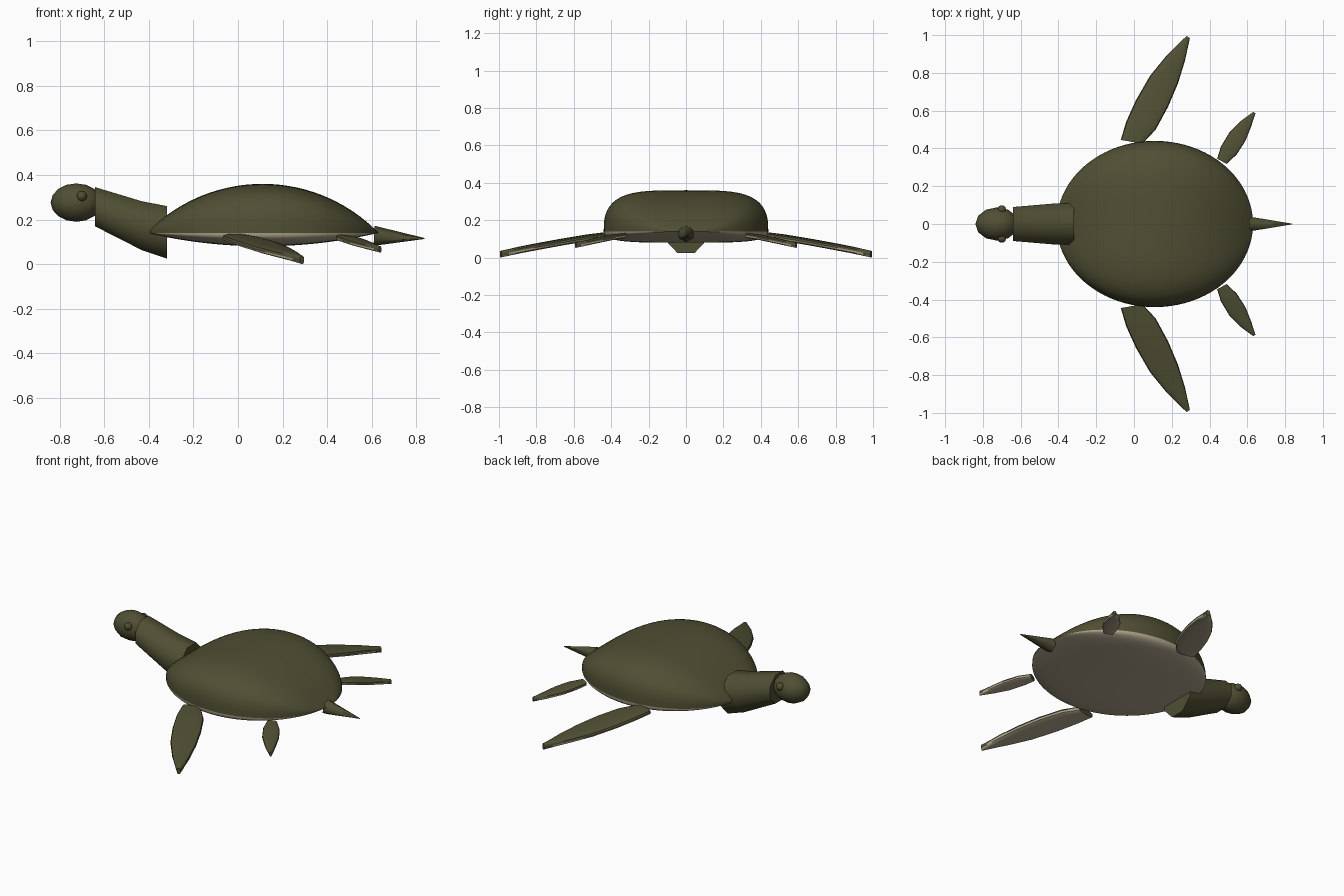
import bpy, bmesh, math
from mathutils import Vector, Matrix

if "Cube" in bpy.data.objects:
    bpy.data.objects.remove(bpy.data.objects["Cube"])


def material(name, rgb):
    m = bpy.data.materials.new(name)
    m.diffuse_color = (*rgb, 1)
    m.use_nodes = True
    m.node_tree.nodes["Principled BSDF"].inputs["Base Color"].default_value = m.diffuse_color
    return m


GREEN = material("olive green", (0.08, 0.077, 0.033))
TAN = material("belly tan", (0.42, 0.37, 0.26))


def finish(name, bm, angle=40, mats=(GREEN,), rule=None):
    bmesh.ops.recalc_face_normals(bm, faces=bm.faces)
    bm.normal_update()
    if rule:
        for f in bm.faces:
            f.material_index = rule(f)
    mesh = bpy.data.meshes.new(name)
    bm.to_mesh(mesh)
    bm.free()
    ob = bpy.data.objects.new(name, mesh)
    bpy.context.collection.objects.link(ob)
    for m in mats:
        mesh.materials.append(m)
    bpy.ops.object.select_all(action='DESELECT')
    ob.select_set(True)
    bpy.context.view_layer.objects.active = ob
    bpy.ops.object.shade_smooth_by_angle(angle=math.radians(angle))
    return ob


def loft(rings):
    """Skin a list of equal-length point rings and cap both ends."""
    bm = bmesh.new()
    loops = [[bm.verts.new(p) for p in r] for r in rings]
    n = len(rings[0])
    for a, b in zip(loops, loops[1:]):
        for i in range(n):
            j = (i + 1) % n
            bm.faces.new((a[i], a[j], b[j], b[i]))
    bm.faces.new(loops[0])
    bm.faces.new(loops[-1])
    return bm


def spow(v, e):
    return math.copysign(abs(v) ** e, v)


# Shell and belly: elliptical plan, arched along x, squarish arch across y
CX, LEN, WID, RIM = 0.11, 0.52, 0.44, 0.14


def dome(name, height, mat):
    sign = 1 if height > 0 else -1
    h0 = abs(height)
    radius = (LEN ** 2 + h0 ** 2) / (2 * h0)
    rings = []
    stations, n = 40, 40
    for s in range(stations + 1):
        u = -math.cos(math.pi * (0.01 + 0.98 * s / stations))
        w = WID * math.sqrt(1 - u * u)
        h = math.sqrt(radius ** 2 - (u * LEN) ** 2) - (radius - h0)
        ring = []
        for k in range(n + 1):
            a = math.pi * k / n
            ring.append((CX + u * LEN, w * spow(math.cos(a), 0.5),
                         RIM + sign * h * abs(math.sin(a)) ** 0.72))
        rings.append(ring)
    finish(name, loft(rings), 45, (mat,))


dome("shell", 0.22, GREEN)
dome("belly", -0.06, TAN)

# Neck: eight-sided tube, rising toward the head
neck = []
for x, z, ry, rz in ((-0.64, 0.257, 0.092, 0.088),
                     (-0.43, 0.172, 0.11, 0.11),
                     (-0.318, 0.1425, 0.113, 0.118)):
    ring = []
    for k in range(8):
        a = math.pi * (k + 0.5) / 4
        ring.append((x, ry * 1.06 * math.cos(a), z + rz * 1.08 * math.sin(a)))
    neck.append(ring)
finish("neck", loft(neck), 50)


# Head and eyes
def ball(name, centre, size, segs, rings):
    bm = bmesh.new()
    bmesh.ops.create_uvsphere(bm, u_segments=segs, v_segments=rings, radius=1)
    bm.transform(Matrix.Translation(centre) @ Matrix.Diagonal((*size, 1)))
    finish(name, bm, 60)


ball("head", (-0.725, 0, 0.276), (0.115, 0.088, 0.086), 12, 8)
for side, tag in ((1, "left"), (-1, "right")):
    ball("eye_" + tag, (-0.70, side * 0.076, 0.305), (0.023, 0.023, 0.023), 12, 8)

# Tail: six-sided cone
base, tip = Vector((0.61, 0, 0.127)), Vector((0.837, 0, 0.115))
bm = bmesh.new()
bmesh.ops.create_cone(bm, cap_ends=True, segments=6, radius1=0.045,
                      radius2=0.002, depth=(tip - base).length)
rot = (tip - base).to_track_quat('Z', 'Y').to_matrix().to_4x4()
bm.transform(Matrix.Translation((base + tip) / 2) @ rot)
finish("tail", bm, 65)


# Flippers: leaf-shaped paddles, green above and tan below
def flipper(name, stations, thick, side):
    rings = []
    steps, n = 6, 16
    for (a, b) in zip(stations, stations[1:]):
        for s in range(steps):
            t = s / steps
            rings.append([p + (q - p) * t for p, q in zip(a, b)])
    rings.append(list(stations[-1]))
    pts = []
    for i, (x1, y1, x2, y2, z) in enumerate(rings):
        lead, trail = Vector((x1, y1 * side, z)), Vector((x2, y2 * side, z))
        mid, half = (lead + trail) / 2, (trail - lead) / 2
        ring = []
        for k in range(n):
            a = 2 * math.pi * k / n
            p = mid + half * spow(math.cos(a), 0.8)
            ring.append(p + Vector((0, 0, thick * spow(math.sin(a), 0.6))))
        pts.append(ring)
    finish(name, loft(pts), 40, (GREEN, TAN),
           lambda f: 1 if f.normal.z < -0.12 or
           f.calc_center_median().y * side > abs(rings[-1][1]) - 0.003 else 0)


# leading x, y, trailing x, y, height at each station
FRONT = ((-0.070, 0.445, 0.045, 0.425, 0.118),
         (-0.042, 0.54, 0.115, 0.50, 0.107),
         (0.010, 0.655, 0.180, 0.62, 0.088),
         (0.085, 0.785, 0.233, 0.745, 0.065),
         (0.175, 0.895, 0.270, 0.865, 0.043),
         (0.278, 0.995, 0.296, 0.985, 0.019))
REAR = ((0.440, 0.345, 0.492, 0.318, 0.118),
        (0.460, 0.41, 0.545, 0.37, 0.110),
        (0.505, 0.485, 0.590, 0.44, 0.095),
        (0.565, 0.545, 0.620, 0.515, 0.080),
        (0.632, 0.594, 0.643, 0.586, 0.066))
for side, tag in ((1, "left"), (-1, "right")):
    flipper("front_flipper_" + tag, FRONT, 0.018, side)
    flipper("rear_flipper_" + tag, REAR, 0.014, side)
